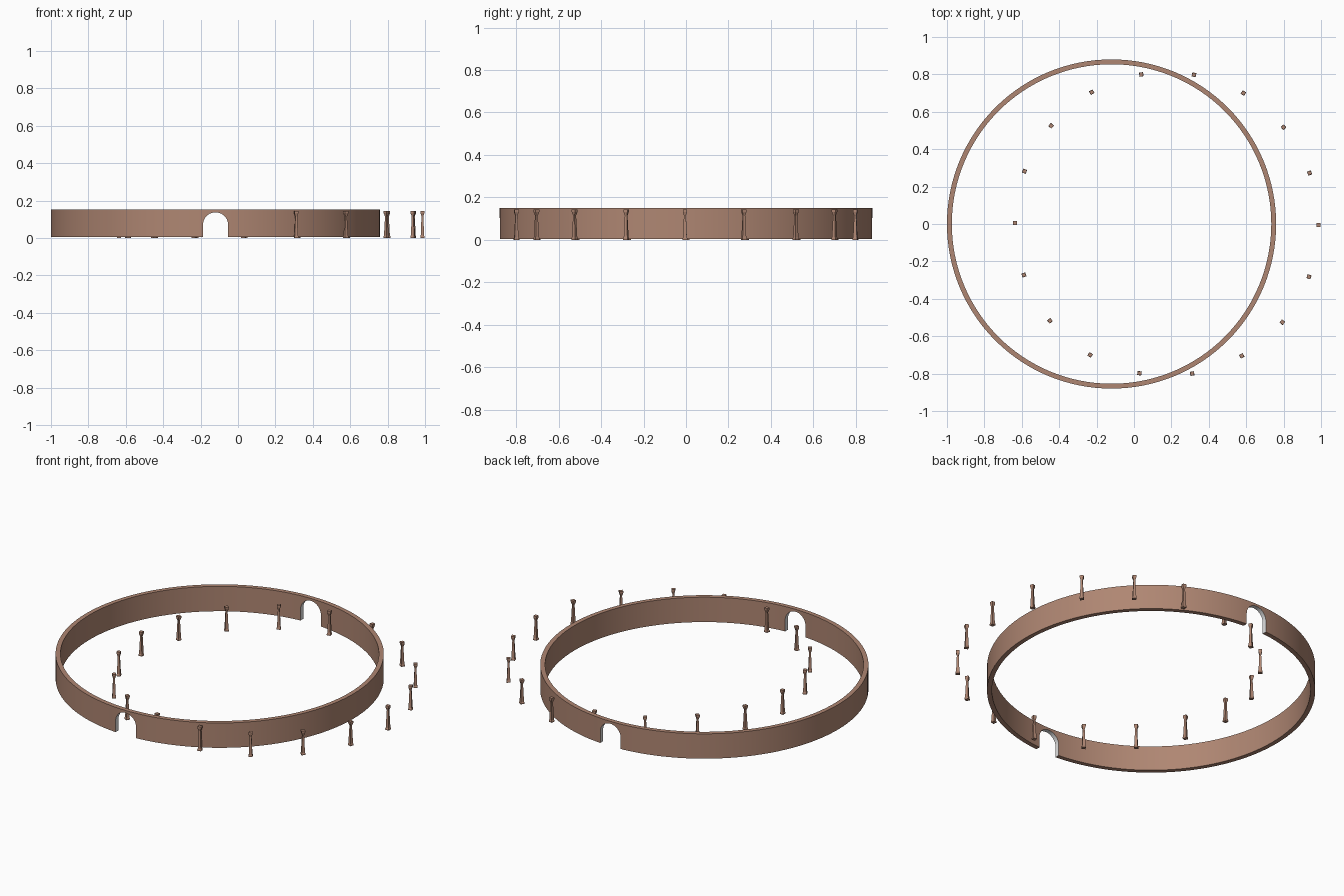
import bpy, bmesh, math
from mathutils import Matrix

cube = bpy.data.objects.get("Cube")
if cube:
    bpy.data.objects.remove(cube, do_unlink=True)


def material(name, rgb):
    m = bpy.data.materials.new(name)
    m.use_nodes = True
    m.diffuse_color = (*rgb, 1)
    m.node_tree.nodes["Principled BSDF"].inputs["Base Color"].default_value = (*rgb, 1)
    return m


clay = material("clay brown", (0.43, 0.24, 0.17))
pale = material("pale grey", (0.75, 0.75, 0.75))


def make_object(name, bm, *mats):
    bmesh.ops.recalc_face_normals(bm, faces=bm.faces)
    mesh = bpy.data.meshes.new(name)
    bm.to_mesh(mesh)
    bm.free()
    for m in mats:
        mesh.materials.append(m)
    obj = bpy.data.objects.new(name, mesh)
    bpy.context.collection.objects.link(obj)
    return obj


def bridge(bm, a, b):
    for i in range(len(a)):
        j = (i + 1) % len(a)
        bm.faces.new((a[i], a[j], b[j], b[i]))


WALL_X, OUTER, INNER = -0.12, 0.88, 0.854
BOTTOM, TOP = 0.004, 0.151
SEGMENTS = 128

# Circular wall: a rectangular section swept round
bm = bmesh.new()
loops = []
for r, z in ((OUTER, BOTTOM), (OUTER, TOP), (INNER, TOP), (INNER, BOTTOM)):
    angles = [math.tau * i / SEGMENTS for i in range(SEGMENTS)]
    loops.append([bm.verts.new((WALL_X + r * math.cos(a), r * math.sin(a), z)) for a in angles])
for k in range(4):
    bridge(bm, loops[k], loops[(k + 1) % 4])
wall = make_object("circular_wall", bm, clay, pale)

# Arch cutter running through both gateways
ARCH_R, SPRING = 0.067, 0.07
bm = bmesh.new()
outline = [(-ARCH_R, -0.1), (ARCH_R, -0.1)]
outline += [(ARCH_R * math.cos(math.pi * i / 20), SPRING + ARCH_R * math.sin(math.pi * i / 20))
            for i in range(21)]
ends = [[bm.verts.new((WALL_X + x, y, z)) for x, z in outline] for y in (-1, 1)]
bridge(bm, *ends)
for end in ends:
    bm.faces.new(end)
cutter = make_object("arch_cutter", bm)
cutter.hide_render = True

cut = wall.modifiers.new("gateways", "BOOLEAN")
cut.operation = "DIFFERENCE"
cut.solver = "EXACT"
cut.object = cutter
bpy.context.view_layer.objects.active = wall
wall.select_set(True)
bpy.ops.object.modifier_apply(modifier=cut.name)
bpy.data.objects.remove(cutter, do_unlink=True)

# Pale arch linings, brown everywhere else
for p in wall.data.polygons:
    lining = (abs(p.center.x - WALL_X) < ARCH_R + 0.002 and abs(p.normal.y) < 0.3
              and BOTTOM + 0.002 < p.center.z < TOP - 0.005)
    p.material_index = 1 if lining else 0
bpy.ops.object.shade_smooth_by_angle(angle=math.radians(30))

# Ring of tapered square posts with a foot and a flared cap
POST_X, POST_R, COUNT = 0.175, 0.811, 18
PROFILE = ((0, 0.011), (0.008, 0.011), (0.012, 0.009), (0.115, 0.005),
           (0.132, 0.010), (0.143, 0.010))
for n in range(COUNT):
    bm = bmesh.new()
    rings = [[bm.verts.new((sx * h, sy * h, z)) for sx, sy in ((1, 1), (-1, 1), (-1, -1), (1, -1))]
             for z, h in PROFILE]
    for low, high in zip(rings, rings[1:]):
        bridge(bm, low, high)
    bm.faces.new(rings[0])
    bm.faces.new(rings[-1])
    post = make_object(f"post_{n + 1}", bm, clay)
    a = math.tau * n / COUNT - math.radians(0.35)
    post.matrix_world = (Matrix.Translation((POST_X, 0, 0)) @ Matrix.Rotation(a, 4, "Z")
                         @ Matrix.Translation((POST_R, 0, 0)))
